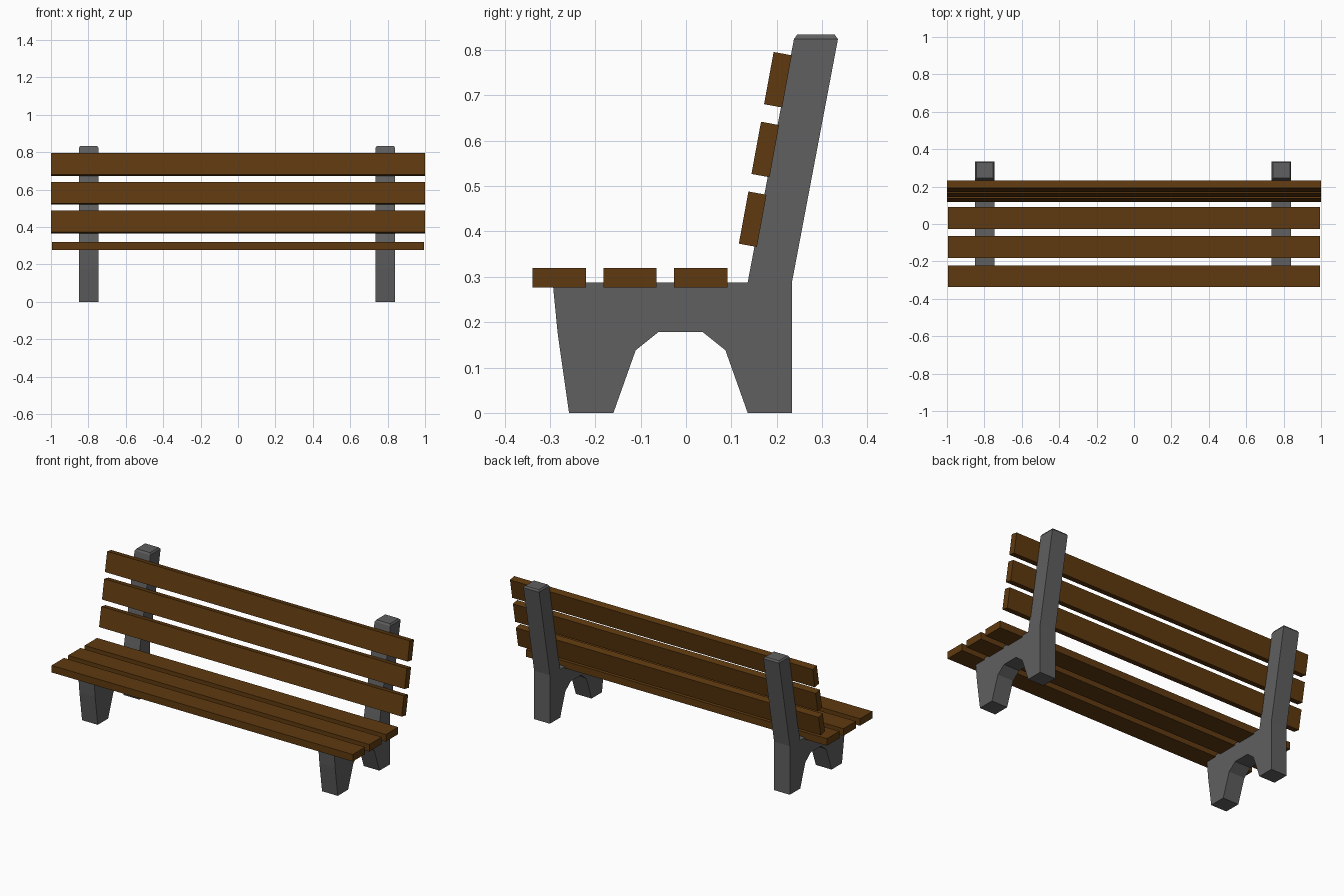
import bpy, bmesh, math
from mathutils import Matrix

if "Cube" in bpy.data.objects:
    bpy.data.objects.remove(bpy.data.objects["Cube"])


def material(name, rgb):
    m = bpy.data.materials.new(name)
    m.diffuse_color = (*rgb, 1)
    m.use_nodes = True
    m.node_tree.nodes["Principled BSDF"].inputs["Base Color"].default_value = m.diffuse_color
    return m


wood = material("brown_wood", (0.115, 0.042, 0.005))
stone = material("dark_grey", (0.115, 0.115, 0.115))


def add_object(name, bm, mat):
    bmesh.ops.recalc_face_normals(bm, faces=bm.faces)
    me = bpy.data.meshes.new(name)
    bm.to_mesh(me)
    bm.free()
    me.materials.append(mat)
    ob = bpy.data.objects.new(name, me)
    bpy.context.collection.objects.link(ob)
    return ob


# side profile of one support: arched legs plus leaning back post (y, z)
PROFILE = [(-0.258, 0), (-0.16, 0), (-0.111, 0.138), (-0.061, 0.178),
           (0.037, 0.178), (0.087, 0.138), (0.136, 0), (0.234, 0),
           (0.234, 0.29), (0.335, 0.824), (0.238, 0.824), (0.136, 0.288),
           (-0.294, 0.288), (-0.283, 0.176)]


def support(name, x, half=0.052):
    bm = bmesh.new()
    face = bm.faces.new([bm.verts.new((x - half, y, z)) for y, z in PROFILE])
    ext = bmesh.ops.extrude_face_region(bm, geom=[face])
    bmesh.ops.translate(bm, vec=(2 * half, 0, 0),
                        verts=[v for v in ext["geom"] if isinstance(v, bmesh.types.BMVert)])
    bmesh.ops.recalc_face_normals(bm, faces=bm.faces)
    # chamfered cap on the post
    top = max(bm.faces, key=lambda f: min(v.co.z for v in f.verts))
    bmesh.ops.inset_region(bm, faces=[top], thickness=0.01)
    for v in top.verts:
        v.co.z = 0.834
    add_object(name, bm, stone)


def slat(name, size, y, z, lean=0.0):
    bm = bmesh.new()
    bmesh.ops.create_cube(bm, size=1, matrix=Matrix.Diagonal((*size, 1)))
    ob = add_object(name, bm, wood)
    ob.location = (0, y, z)
    ob.rotation_euler.x = lean


# two supports
support("left_support", -0.798)
support("right_support", 0.788)

# three flat seat slats and three leaning backrest slats
for i in range(3):
    slat(f"seat_slat_{i + 1}", (1.99, 0.117, 0.042), -0.2795 + 0.156 * i, 0.298)
    slat(f"back_slat_{i + 1}", (2.0, 0.0405, 0.117),
         0.147 + 0.0278 * i, 0.427 + 0.1538 * i, math.radians(-10.4))
